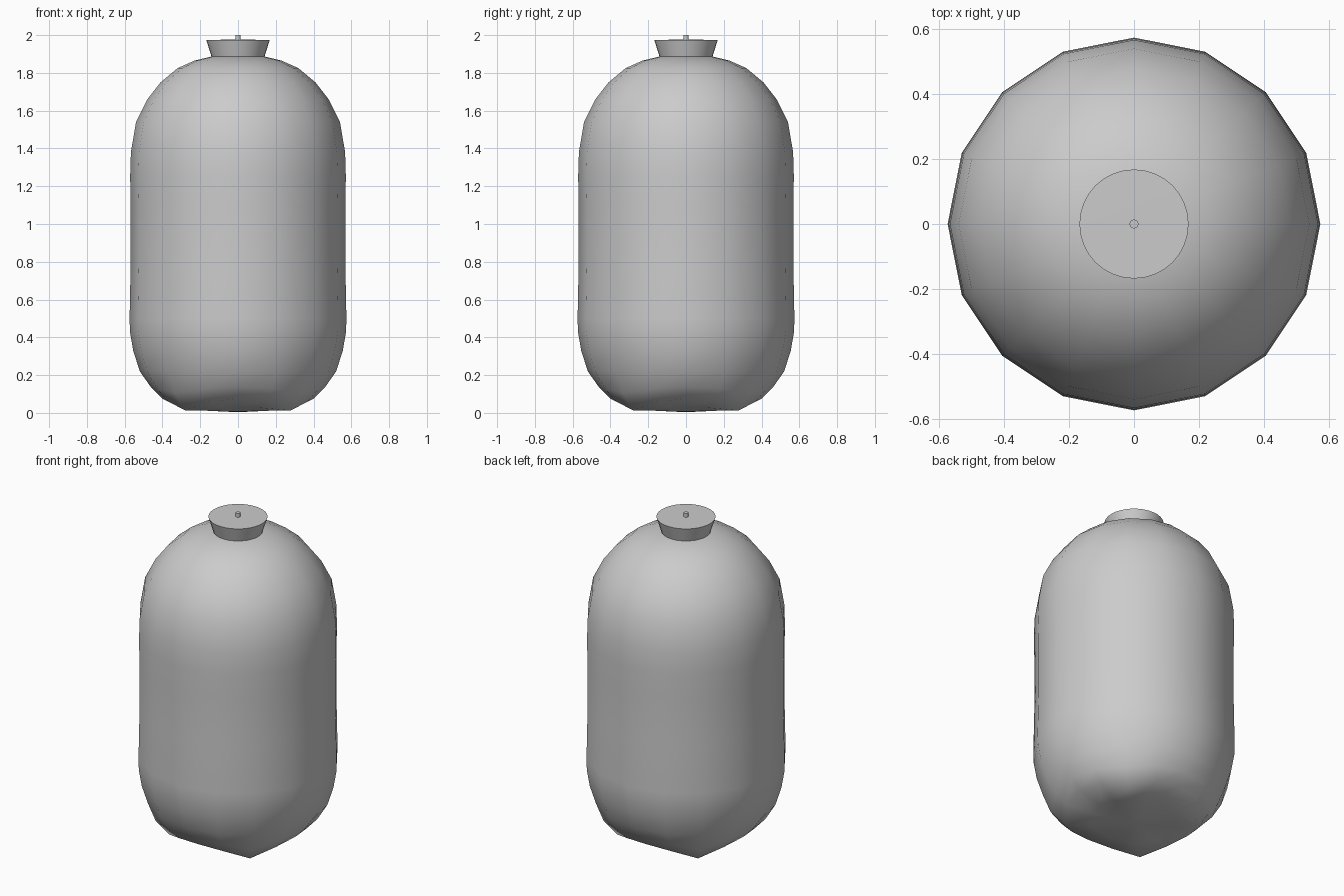
import bpy, bmesh, math

if "Cube" in bpy.data.objects:
    bpy.data.objects.remove(bpy.data.objects["Cube"])

grey = bpy.data.materials.new("soft_grey")
grey.diffuse_color = (0.6, 0.6, 0.6, 1)
grey.use_nodes = True
grey.node_tree.nodes["Principled BSDF"].inputs["Base Color"].default_value = grey.diffuse_color


def revolve(name, rings, sides, angle, close_start=None, close_end=None):
    """Skin a stack of rings; each ring is a function of angle giving (radius, z)."""
    bm = bmesh.new()
    loops = []
    for ring in rings:
        loop = []
        for i in range(sides):
            a = 2 * math.pi * i / sides
            r, z = ring(a)
            loop.append(bm.verts.new((r * math.cos(a), r * math.sin(a), z)))
        loops.append(loop)
    for lo, hi in zip(loops, loops[1:]):
        for i in range(sides):
            j = (i + 1) % sides
            bm.faces.new((lo[i], lo[j], hi[j], hi[i]))
    # close both ends with a fan to a centre point
    for loop, z in ((loops[0], close_start), (loops[-1], close_end)):
        tip = bm.verts.new((0, 0, z))
        for i in range(sides):
            bm.faces.new((loop[i], loop[(i + 1) % sides], tip))
    bmesh.ops.recalc_face_normals(bm, faces=bm.faces)
    mesh = bpy.data.meshes.new(name)
    bm.to_mesh(mesh)
    bm.free()
    mesh.materials.append(grey)
    ob = bpy.data.objects.new(name, mesh)
    bpy.context.collection.objects.link(ob)
    bpy.ops.object.select_all(action='DESELECT')
    ob.select_set(True)
    bpy.context.view_layer.objects.active = ob
    bpy.ops.object.shade_smooth_by_angle(angle=math.radians(angle))
    return ob


def plain(r, z):
    return lambda a: (r, z)


def footed(r, z, foot_r, foot_z):
    """Ring blended towards four feet on the diagonals."""
    def ring(a):
        w = ((1 - math.cos(4 * a)) / 2) ** 2
        return r + (foot_r - r) * w, z + (foot_z - z) * w
    return ring


# bottle body: shallow underside, footed rim, straight wall, domed shoulder
body = [plain(0.10, 0.008), footed(0.25, 0.035, 0.25, 0.012),
        footed(0.40, 0.075, 0.395, 0.013), footed(0.46, 0.135, 0.475, 0.105)]
body += [plain(r, z) for r, z in (
    (0.52, 0.22), (0.555, 0.33), (0.572, 0.43), (0.574, 0.50), (0.568, 0.80),
    (0.568, 1.10), (0.571, 1.25), (0.567, 1.38), (0.54, 1.54), (0.48, 1.66),
    (0.41, 1.75), (0.32, 1.825), (0.23, 1.865), (0.14, 1.887))]
revolve("bottle_body", body, 16, 50, 0.004, 1.89)

# flared cap and its small centre pin
revolve("cap", [plain(0.14, 1.885), plain(0.168, 1.975)], 32, 40, 1.885, 1.976)
revolve("cap_pin", [plain(0.014, 1.97), plain(0.014, 2.0)], 12, 40, 1.97, 2.0)
